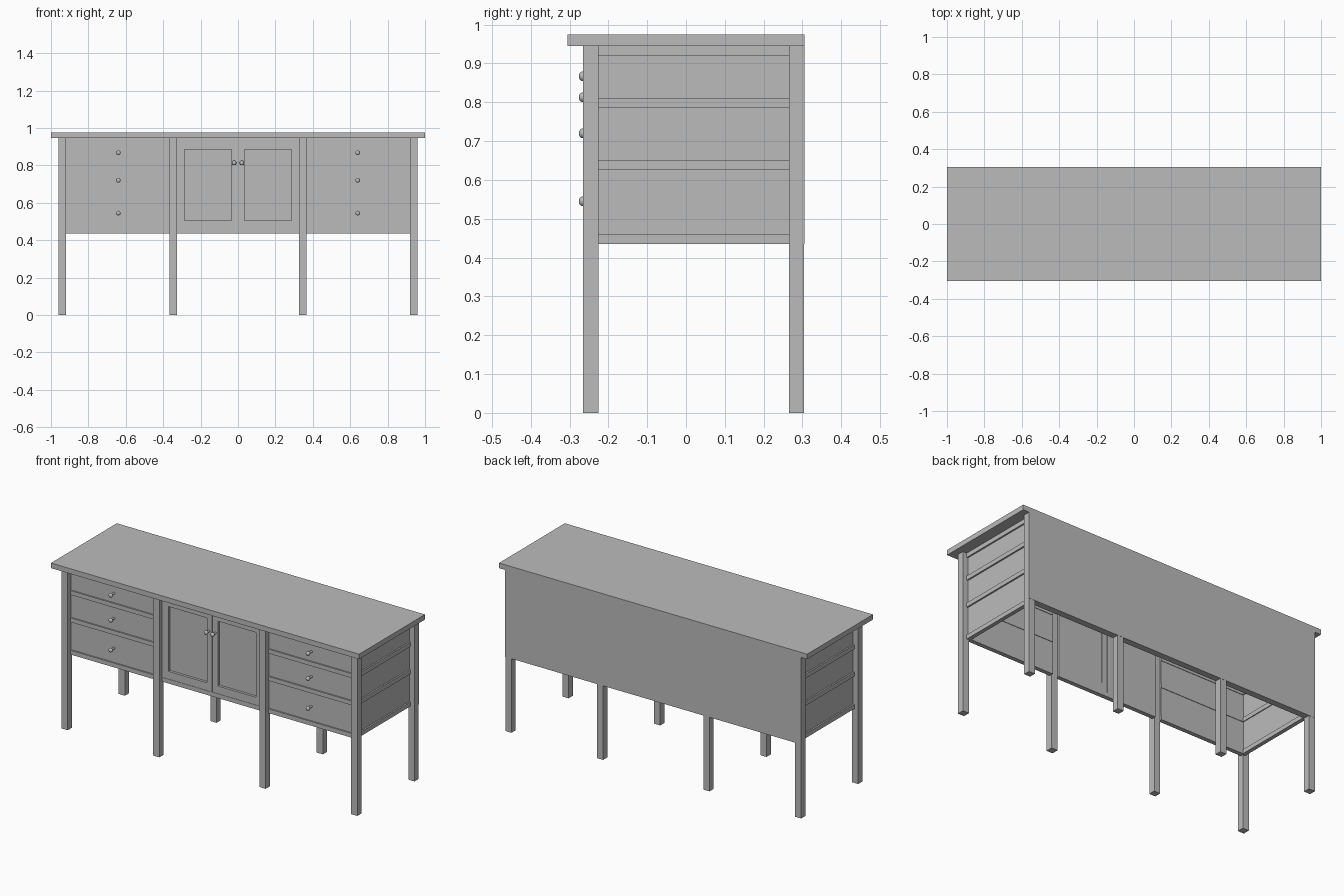
import bpy
import math

cube = bpy.data.objects.get("Cube")
if cube:
    bpy.data.objects.remove(cube, do_unlink=True)

grey = bpy.data.materials.new("plain_grey")
grey.use_nodes = True
grey.diffuse_color = (0.5, 0.5, 0.5, 1)
grey.node_tree.nodes["Principled BSDF"].inputs["Base Color"].default_value = (0.5, 0.5, 0.5, 1)


def box(name, x, y, z):
    """Box from (low, high) pairs on each axis."""
    spans = (x, y, z)
    bpy.ops.mesh.primitive_cube_add(size=1, location=[sum(s) / 2 for s in spans])
    ob = bpy.context.object
    ob.name = name
    ob.scale = [abs(s[1] - s[0]) for s in spans]
    bpy.ops.object.transform_apply(location=False, rotation=False, scale=True)
    ob.data.materials.append(grey)
    return ob


def mirrored(side, low, high):
    return tuple(sorted((side * low, side * high)))


def knob(name, x, z):
    """Rounded pull on a short stem."""
    bpy.ops.mesh.primitive_cylinder_add(vertices=16, radius=0.006, depth=0.035,
                                        location=(x, -0.25, z), rotation=(math.pi / 2, 0, 0))
    stem = bpy.context.object
    stem.name = name + "_stem"
    bpy.ops.mesh.primitive_uv_sphere_add(segments=20, ring_count=12, radius=0.0125,
                                         location=(x, -0.266, z))
    head = bpy.context.object
    head.name = name
    head.scale.y = 0.8
    for ob in (stem, head):
        ob.data.materials.append(grey)
        bpy.context.view_layer.objects.active = ob
        bpy.ops.object.select_all(action='DESELECT')
        ob.select_set(True)
        bpy.ops.object.shade_smooth_by_angle()


TOP, LOW = 0.945, 0.435
RAILS = [(LOW, 0.46), (0.625, 0.65), (0.785, 0.81), (0.92, TOP)]
PANELS = [(a[1], b[0]) for a, b in zip(RAILS, RAILS[1:])]
FRONT_RAIL = (-0.24, -0.215)
SIDE_RAIL = (0.912, 0.935)

# Table top and back
box("table_top", (-1, 1), (-0.305, 0.305), (TOP, 0.975))
box("back_panel", (-0.96, 0.96), (0.267, 0.305), (LOW, TOP))

for side, label in ((1, "left"), (-1, "right")):
    # Legs
    for place, low, high in (("outer", 0.92, 0.96), ("inner", 0.325, 0.365)):
        box(f"{label}_{place}_front_leg", mirrored(side, low, high), (-0.265, -0.225), (0, TOP))
        box(f"{label}_{place}_back_leg", mirrored(side, low, high), (0.265, 0.304), (0, TOP))

    # Rails on the drawer bay and the end
    for i, z in enumerate(RAILS):
        box(f"{label}_drawer_rail_{i}", mirrored(side, 0.365, 0.92), FRONT_RAIL, z)
        box(f"{label}_end_rail_{i}", mirrored(side, *SIDE_RAIL), (-0.225, 0.265), z)

    # Recessed drawer fronts and end panels
    for i, z in enumerate(PANELS):
        box(f"{label}_drawer_front_{i}", mirrored(side, 0.365, 0.92), (-0.232, -0.218), z)
        box(f"{label}_end_panel_{i}", mirrored(side, 0.917, 0.926), (-0.225, 0.265), z)

    # Door frame with a recessed panel
    door_y = (-0.238, -0.215)
    bottom, top = PANELS[0][0], PANELS[-1][1]
    for part, x, z in (("inner_stile", (0.001, 0.036), (bottom, top)),
                       ("outer_stile", (0.285, 0.325), (bottom, top)),
                       ("lower_rail", (0.036, 0.285), (bottom, 0.505)),
                       ("upper_rail", (0.036, 0.285), (0.885, top))):
        box(f"{label}_door_{part}", mirrored(side, *x), door_y, z)
    box(f"{label}_door_panel", mirrored(side, 0.036, 0.285), (-0.223, -0.216), (0.505, 0.885))

    # Knobs
    for i, z in enumerate((0.545, 0.72, 0.867)):
        knob(f"{label}_drawer_knob_{i}", side * 0.64, z)
    knob(f"{label}_door_knob", side * 0.021, 0.813)

# Rails above and below the doors
for name, z in (("lower", RAILS[0]), ("upper", RAILS[-1])):
    box(f"{name}_door_bay_rail", (-0.325, 0.325), FRONT_RAIL, z)
